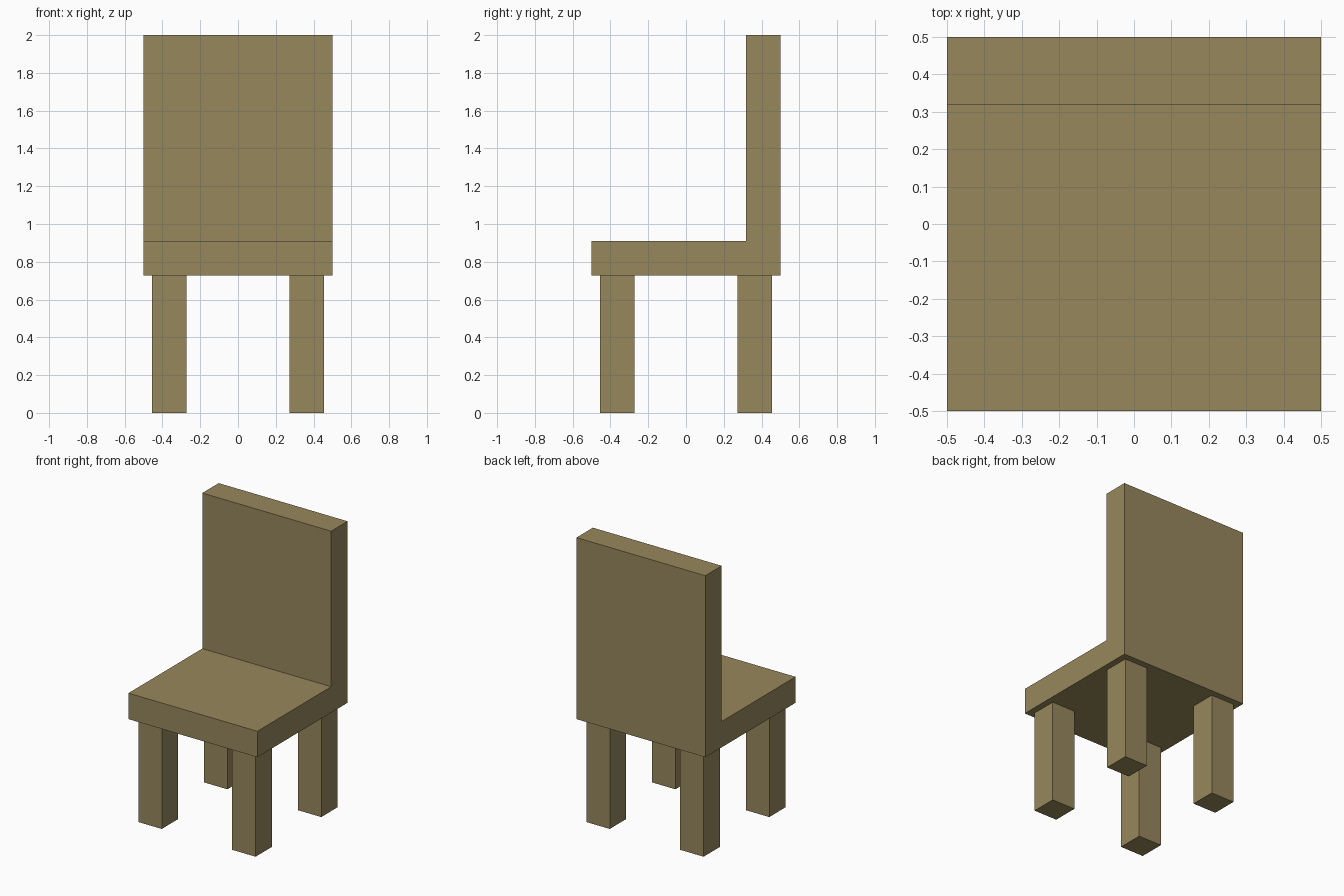
import bpy, bmesh

if "Cube" in bpy.data.objects:
    bpy.data.objects.remove(bpy.data.objects["Cube"])

# Main dimensions
HALF = 0.5          # half width and depth of the seat
LEG_TOP = 0.727     # underside of the seat
SEAT_TOP = 0.909
BACK_FRONT = 0.318  # front face of the backrest
LEG = 0.182         # leg thickness
LEG_POS = 0.364     # leg centre offset

wood = bpy.data.materials.new("tan_wood")
wood.diffuse_color = (0.31, 0.242, 0.107, 1)
wood.use_nodes = True
wood.node_tree.nodes["Principled BSDF"].inputs["Base Color"].default_value = wood.diffuse_color


def extrude_part(name, outline, offset):
    """Extrude a flat outline along an offset into a closed solid."""
    bm = bmesh.new()
    face = bm.faces.new([bm.verts.new(p) for p in outline])
    result = bmesh.ops.extrude_face_region(bm, geom=[face], use_keep_orig=True)
    moved = [g for g in result["geom"] if isinstance(g, bmesh.types.BMVert)]
    bmesh.ops.translate(bm, verts=moved, vec=offset)
    bmesh.ops.recalc_face_normals(bm, faces=bm.faces)
    mesh = bpy.data.meshes.new(name)
    bm.to_mesh(mesh)
    bm.free()
    mesh.materials.append(wood)
    obj = bpy.data.objects.new(name, mesh)
    bpy.context.collection.objects.link(obj)
    return obj


# Seat and backrest: one L-shaped side profile swept across the width
profile = [(-HALF, LEG_TOP), (HALF, LEG_TOP), (HALF, 2), (BACK_FRONT, 2),
           (BACK_FRONT, SEAT_TOP), (-HALF, SEAT_TOP)]
extrude_part("seat_and_backrest", [(-HALF, y, z) for y, z in profile], (2 * HALF, 0, 0))

# Four square legs
h = LEG / 2
for side, sx in (("left", -1), ("right", 1)):
    for end, sy in (("front", -1), ("back", 1)):
        x, y = sx * LEG_POS, sy * LEG_POS
        square = [(x - h, y - h, 0), (x + h, y - h, 0), (x + h, y + h, 0), (x - h, y + h, 0)]
        extrude_part(f"{end}_{side}_leg", square, (0, 0, LEG_TOP))
